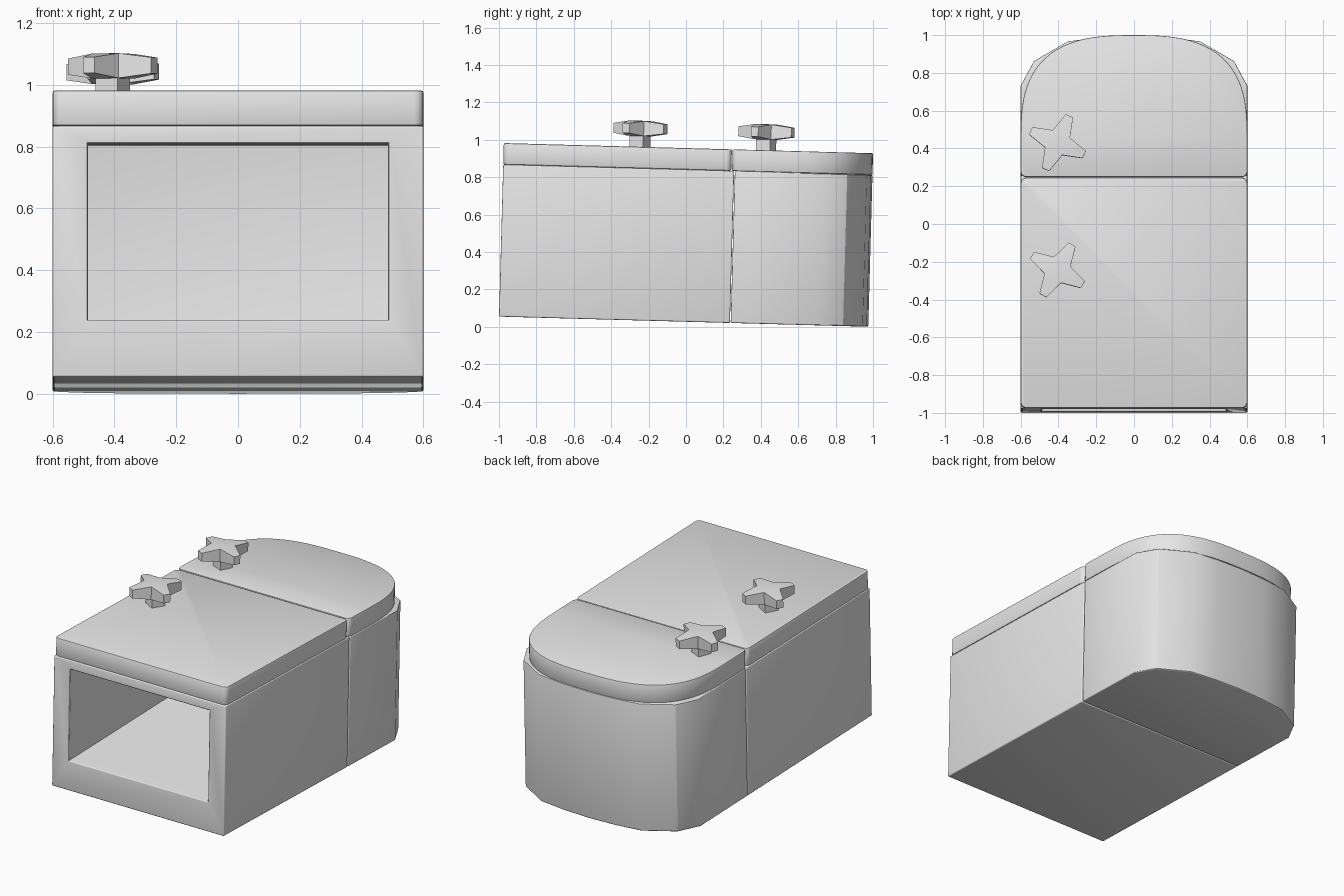
import bpy, bmesh
from math import cos, sin, pi, radians
from mathutils import Matrix

cube = bpy.data.objects.get("Cube")
if cube:
    bpy.data.objects.remove(cube, do_unlink=True)

grey = bpy.data.materials.new("plain_grey")
grey.use_nodes = True
grey.diffuse_color = (0.8, 0.8, 0.8, 1)
grey.node_tree.nodes["Principled BSDF"].inputs["Base Color"].default_value = grey.diffuse_color

# The whole box leans slightly down towards the back
TILT = Matrix.Translation((0, 0, 0.027)) @ Matrix.Rotation(-0.0275, 4, "X")
HALF_W, SEAM = 0.6, 0.235
RIM, LID_TOP = 0.813, 0.928


def finish(bm, name, place=Matrix()):
    bmesh.ops.recalc_face_normals(bm, faces=bm.faces)
    mesh = bpy.data.meshes.new(name)
    bm.to_mesh(mesh)
    bm.free()
    mesh.materials.append(grey)
    obj = bpy.data.objects.new(name, mesh)
    bpy.context.collection.objects.link(obj)
    obj.matrix_world = TILT @ place
    bpy.ops.object.select_all(action="DESELECT")
    obj.select_set(True)
    bpy.context.view_layer.objects.active = obj
    bpy.ops.object.shade_smooth_by_angle(angle=radians(30))
    return obj


def prism(outline, z0, z1):
    bm = bmesh.new()
    base = bm.faces.new([bm.verts.new((x, y, z0)) for x, y in outline])
    top = bmesh.ops.extrude_face_region(bm, geom=[base])["geom"]
    for v in top:
        if isinstance(v, bmesh.types.BMVert):
            v.co.z = z1
    bmesh.ops.recalc_face_normals(bm, faces=bm.faces)
    return bm


def soften(bm, width, segments=3, upright=False):
    """Round the sharp edges, or only the upright ones."""
    edges = [e for e in bm.edges if e.calc_face_angle(0) > radians(50)]
    if upright:
        edges = [e for e in edges
                 if abs(e.verts[0].co.z - e.verts[1].co.z) > 0.05]
    bmesh.ops.bevel(bm, geom=edges, offset=width, segments=segments,
                    profile=0.5, affect="EDGES", clamp_overlap=True)


def block(y0, y1):
    return [(-HALF_W, y0), (HALF_W, y0), (HALF_W, y1), (-HALF_W, y1)]


def place_corners(face, half_w, y, z0, z1):
    middle = face.calc_center_median()
    for v in face.verts:
        v.co = (half_w if v.co.x > middle.x else -half_w, y,
                z1 if v.co.z > middle.z else z0)


# Front body with a deep, slightly flaring opening
bm = prism(block(-1, SEAM), 0, RIM)
front = min(bm.faces, key=lambda f: f.calc_center_median().y)
bmesh.ops.inset_individual(bm, faces=[front], thickness=0.1)
place_corners(front, 0.485, -1, 0.185, 0.755)
ext = bmesh.ops.extrude_discrete_faces(bm, faces=[front])
place_corners(ext["faces"][0], 0.525, SEAM - 0.08, 0.21, 0.785)
soften(bm, 0.007)
finish(bm, "front_body")

# Back body with a faceted rounded end
right = [(HALF_W, SEAM + 0.004), (HALF_W, 0.71), (0.53, 0.84), (0.35, 0.945), (0.18, 0.967)]
outline = right + [(0, 0.975)] + [(-x, y) for x, y in reversed(right)]
bm = prism(outline, 0, RIM)
soften(bm, 0.007)
finish(bm, "back_body")

# Front lid
bm = prism(block(-1, SEAM - 0.015), RIM, LID_TOP)
soften(bm, 0.03, 4, upright=True)
soften(bm, 0.008, 2)
finish(bm, "front_lid")

# Back lid with a smooth rounded end
STEPS, MID, POWER = 40, 0.43, 2 / 2.8
curve = []
for i in range(STEPS + 1):
    a = pi * i / STEPS
    c, s = cos(a), max(sin(a), 0)
    side = 1 if c > 0 else -1
    curve.append((side * HALF_W * abs(c) ** POWER, MID + (0.975 - MID) * s ** POWER))
bm = prism([(HALF_W, SEAM - 0.011)] + curve + [(-HALF_W, SEAM - 0.011)], RIM, LID_TOP)
soften(bm, 0.03, 4, upright=True)
soften(bm, 0.005, 2)
finish(bm, "back_lid")


# Four-armed knobs, thick in the middle and thin at the tips
def knob(name, y, turn):
    place = Matrix.Translation((-0.405, y, 1.026)) @ Matrix.Rotation(radians(turn), 4, "Z")
    bm = bmesh.new()
    rings = []
    for up in (1, -1):
        ring = []
        for k in range(4):
            spin = Matrix.Rotation(k * pi / 2, 4, "Z")
            for x, yy, h in ((0.155, -0.021, 0.026), (0.155, 0.021, 0.026), (0.05, 0.05, 0.04)):
                ring.append(bm.verts.new(spin @ Matrix.Translation((x, yy, up * h)).translation))
        hub = bm.verts.new((0, 0, up * 0.042))
        for k in range(4):
            a, b, c = ring[3 * k:3 * k + 3]
            bm.faces.new((hub, ring[3 * k - 1], a, b, c))
        rings.append(ring)
    top, low = rings
    for i in range(len(top)):
        bm.faces.new((top[i - 1], top[i], low[i], low[i - 1]))
    finish(bm, name + "_knob", place)

    bm = bmesh.new()
    bmesh.ops.create_cube(bm, size=1, matrix=Matrix.Translation((0, 0, -0.07))
                          @ Matrix.Diagonal((0.082, 0.082, 0.1, 1)))
    finish(bm, name + "_knob_stem", place)


knob("front", -0.272, 60)
knob("back", 0.402, 66)
